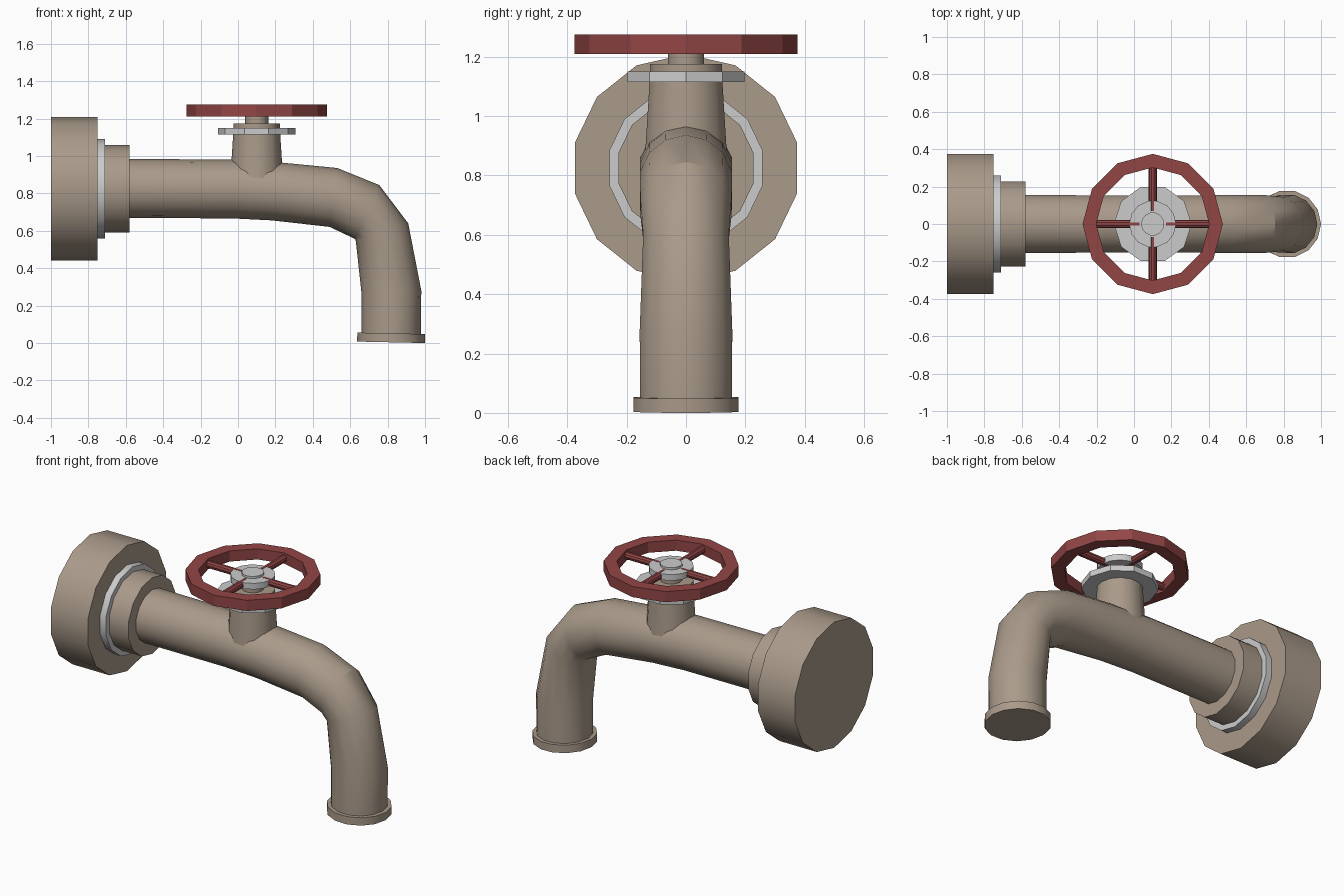
import bpy, bmesh, math
from mathutils import Vector, Matrix

if "Cube" in bpy.data.objects:
    bpy.data.objects.remove(bpy.data.objects["Cube"])


def material(name, rgb):
    m = bpy.data.materials.new(name)
    m.diffuse_color = (*rgb, 1)
    m.use_nodes = True
    m.node_tree.nodes["Principled BSDF"].inputs["Base Color"].default_value = m.diffuse_color
    return m


TAN = material("tan_metal", (0.40, 0.325, 0.255))
RED = material("red_paint", (0.29, 0.06, 0.06))


def finish(name, bm, mat):
    bmesh.ops.recalc_face_normals(bm, faces=bm.faces)
    me = bpy.data.meshes.new(name)
    bm.to_mesh(me)
    bm.free()
    ob = bpy.data.objects.new(name, me)
    bpy.context.collection.objects.link(ob)
    if mat:
        me.materials.append(mat)
    bpy.ops.object.select_all(action='DESELECT')
    bpy.context.view_layer.objects.active = ob
    ob.select_set(True)
    bpy.ops.object.shade_smooth_by_angle(angle=math.radians(29))
    return ob


def loft(name, rings, sides=14, mat=None):
    """Capped skin through rings; each ring is (x1, z1, x2, z2), its diameter in the XZ plane."""
    bm = bmesh.new()
    loops = []
    for x1, z1, x2, z2 in rings:
        p, q = Vector((x1, 0, z1)), Vector((x2, 0, z2))
        c, u, r = (p + q) / 2, (p - q) / 2, (p - q).length / 2
        loops.append([bm.verts.new(c + u * math.cos(a) + Vector((0, r * math.sin(a), 0)))
                      for a in (math.tau * i / sides for i in range(sides))])
    for a, b in zip(loops, loops[1:]):
        for i in range(sides):
            j = (i + 1) % sides
            bm.faces.new((a[i], a[j], b[j], b[i]))
    bm.faces.new(loops[0])
    bm.faces.new(loops[-1])
    return finish(name, bm, mat)


def horizontal(name, xa, xb, r, mat=None, z=0.825):
    return loft(name, [(x, z + r, x, z - r) for x in (xa, xb)], 14, mat)


def vertical(name, za, zb, ra, rb, sides, mat=None, x=0.1):
    return loft(name, [(x + r, z, x - r, z) for z, r in ((za, ra), (zb, rb))], sides, mat)


# Wall end
horizontal("wall_flange", -1.0, -0.75, 0.384, TAN)
horizontal("washer", -0.76, -0.71, 0.265)
horizontal("pipe_collar", -0.72, -0.58, 0.233, TAN)

# Curved spout, outer point then inner point of each ring
loft("spout_pipe", [
    (-0.70, 0.985, -0.70, 0.668),
    (-0.03, 0.981, -0.04, 0.667),
    (0.23, 0.965, 0.18, 0.656),
    (0.53, 0.936, 0.49, 0.621),
    (0.755, 0.845, 0.625, 0.557),
    (0.91, 0.64, 0.63, 0.545),
    (0.98, 0.28, 0.66, 0.27),
    (0.977, 0.03, 0.66, 0.035)], 14, TAN)
loft("spout_mouth", [(1.0, 0.048, 0.638, 0.056), (0.999, 0.0, 0.637, 0.008)], 14, TAN)

# Valve neck and stem
vertical("valve_neck", 0.86, 1.13, 0.142, 0.125, 14, TAN)
vertical("bonnet_plate", 1.115, 1.15, 0.208, 0.208, 10)
vertical("bonnet_cap", 1.145, 1.175, 0.125, 0.125, 14, TAN)
vertical("valve_stem", 1.17, 1.23, 0.062, 0.062, 14, TAN)

# Hand wheel hub
vertical("wheel_hub", 1.225, 1.262, 0.125, 0.125, 14)
vertical("hub_nut", 1.255, 1.275, 0.062, 0.062, 14)

# Hand wheel rim
bm = bmesh.new()
N = 12
section = [(0.375, 1.21), (0.375, 1.275), (0.302, 1.275), (0.302, 1.21)]
cols = [[bm.verts.new((0.1 + r * math.cos(a), r * math.sin(a), z)) for r, z in section]
        for a in (math.tau * i / N for i in range(N))]
for i in range(N):
    a, b = cols[i], cols[(i + 1) % N]
    for k in range(4):
        m = (k + 1) % 4
        bm.faces.new((a[k], b[k], b[m], a[m]))
finish("wheel_rim", bm, RED)

# Four spokes
for i in range(4):
    bm = bmesh.new()
    bmesh.ops.create_cone(bm, cap_ends=True, segments=10, radius1=0.022, radius2=0.022, depth=0.25,
                          matrix=Matrix.Translation((0.1, 0, 1.242))
                          @ Matrix.Rotation(i * math.pi / 2, 4, 'Z')
                          @ Matrix.Translation((0.195, 0, 0))
                          @ Matrix.Rotation(math.pi / 2, 4, 'Y'))
    finish(f"wheel_spoke_{i + 1}", bm, RED)
